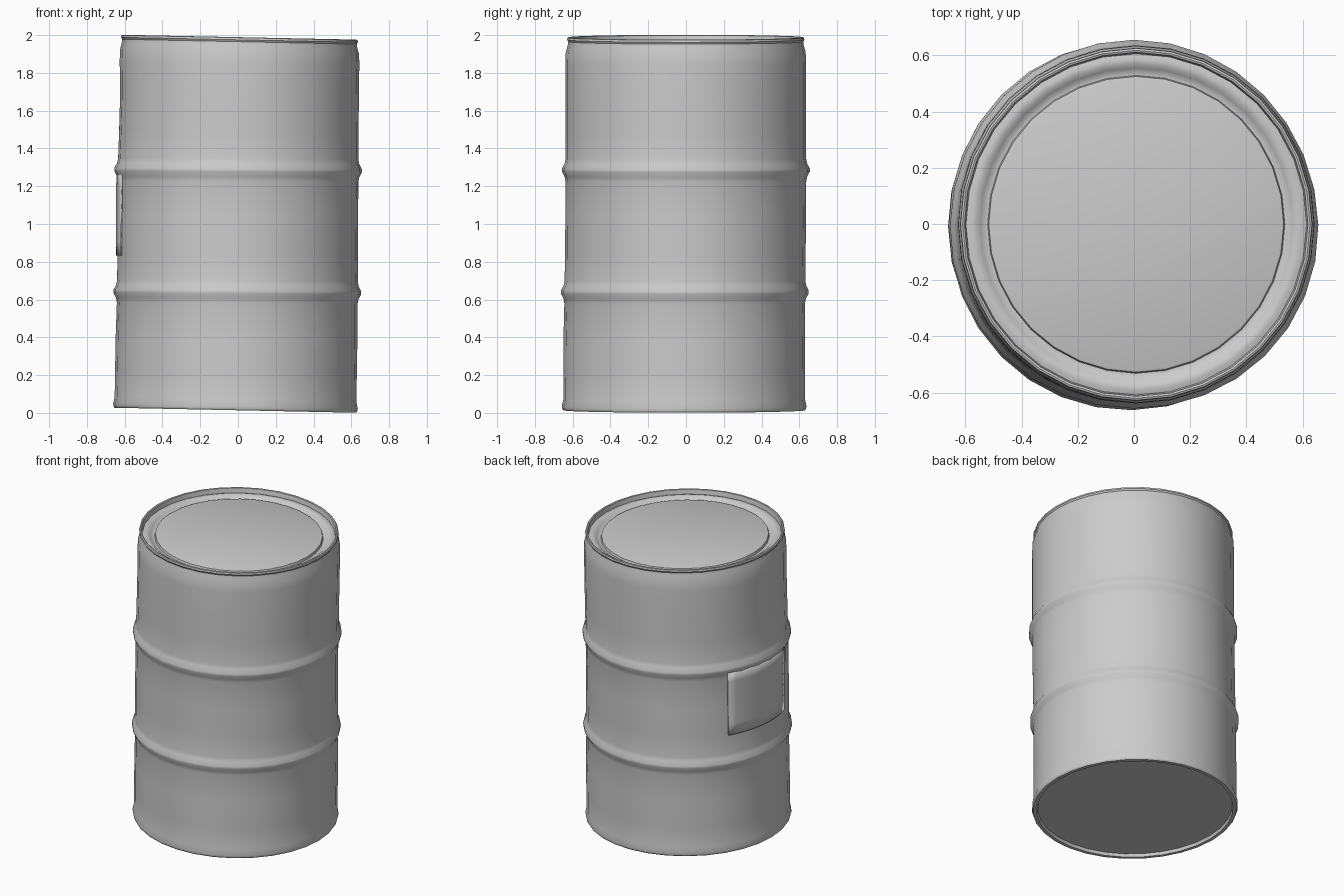
import bpy, bmesh
from math import sin, cos, pi, radians, exp

cube = bpy.data.objects.get("Cube")
if cube:
    bpy.data.objects.remove(cube, do_unlink=True)

SEGMENTS = 32
RIBS = (0.64, 1.285)

steel = bpy.data.materials.new("grey steel")
steel.use_nodes = True
GREY = (0.6, 0.6, 0.6, 1)
steel.diffuse_color = GREY
steel.node_tree.nodes["Principled BSDF"].inputs["Base Color"].default_value = GREY


def bump(value, centre, width):
    return exp(-((value - centre) / width) ** 2)


def warp(r, a, z):
    """Place a point of the drum, with its slight lean, tilted rims and dents."""
    body = bump(z, 0.95, 0.75)
    r += 0.004 * body * sin(3 * a + 2.5 * z)
    r -= 0.010 * bump(z, 1.65, 0.25) * bump(a % (2 * pi), pi, 0.5)
    x = r * cos(a) - 0.014 + 0.011 * z
    y = r * sin(a) - 0.009 + 0.004 * z
    tilt = -0.013 * cos(a) * r / 0.63
    return x, y, z + tilt * (1 if z < 0.1 or z > 1.85 else 0.3)


def finish(name, bm, angle):
    mesh = bpy.data.meshes.new(name)
    bm.to_mesh(mesh)
    bm.free()
    mesh.materials.append(steel)
    obj = bpy.data.objects.new(name, mesh)
    bpy.context.collection.objects.link(obj)
    bpy.ops.object.select_all(action='DESELECT')
    obj.select_set(True)
    bpy.context.view_layer.objects.active = obj
    bpy.ops.object.shade_smooth_by_angle(angle=radians(angle))
    return obj


def lathe(name, profile, cap_start=False, cap_end=False):
    """Revolve (radius, height) points listed from bottom to top."""
    bm = bmesh.new()
    rings = [[bm.verts.new(warp(r, 2 * pi * i / SEGMENTS, z))
              for i in range(SEGMENTS)] for r, z in profile]
    for low, high in zip(rings, rings[1:]):
        for i in range(SEGMENTS):
            j = (i + 1) % SEGMENTS
            bm.faces.new((low[i], low[j], high[j], high[i]))
    if cap_start:
        bm.faces.new(rings[0][::-1])
    if cap_end:
        bm.faces.new(rings[-1])
    return finish(name, bm, 40)


# Drum wall with two rolled ribs
wall = [(0.645, 0.022), (0.648, 0.035), (0.640, 0.07), (0.640, 0.2), (0.640, 0.4)]
for rib in RIBS:
    wall += [(0.637, rib - 0.06), (0.642, rib - 0.035), (0.656, rib - 0.008),
             (0.656, rib + 0.008), (0.642, rib + 0.035), (0.637, rib + 0.06)]
    wall += [(0.637, rib + 0.2), (0.637, rib + 0.4)]
wall += [(0.637, 1.85), (0.635, 1.91), (0.625, 1.945), (0.622, 1.965)]
lathe("drum_wall", wall)

# Recessed base and its rim
lathe("drum_base", [(0.612, 0.034), (0.618, 0.014), (0.640, 0.014), (0.645, 0.022)],
      cap_start=True)

# Top rim lip
lathe("top_rim", [(0.622, 1.965), (0.628, 1.975), (0.626, 1.986), (0.619, 1.989),
                  (0.612, 1.986), (0.607, 1.955)])

# Lid with a rolled groove around a flat disc
lathe("lid", [(0.607, 1.955), (0.590, 1.960), (0.573, 1.959), (0.557, 1.947),
              (0.542, 1.937), (0.530, 1.937), (0.526, 1.953), (0.518, 1.956)],
      cap_end=True)

# Thin curved label plate on the side
bm = bmesh.new()
COLUMNS, ROWS = 10, 6
grid = [[bm.verts.new(warp(0.645, radians(149 + 48 * c / COLUMNS), 0.83 + 0.44 * r / ROWS))
         for c in range(COLUMNS + 1)] for r in range(ROWS + 1)]
for low, high in zip(grid, grid[1:]):
    for c in range(COLUMNS):
        bm.faces.new((low[c], low[c + 1], high[c + 1], high[c]))
label = finish("label_plate", bm, 40)
thickness = label.modifiers.new("thickness", 'SOLIDIFY')
thickness.thickness = 0.008
